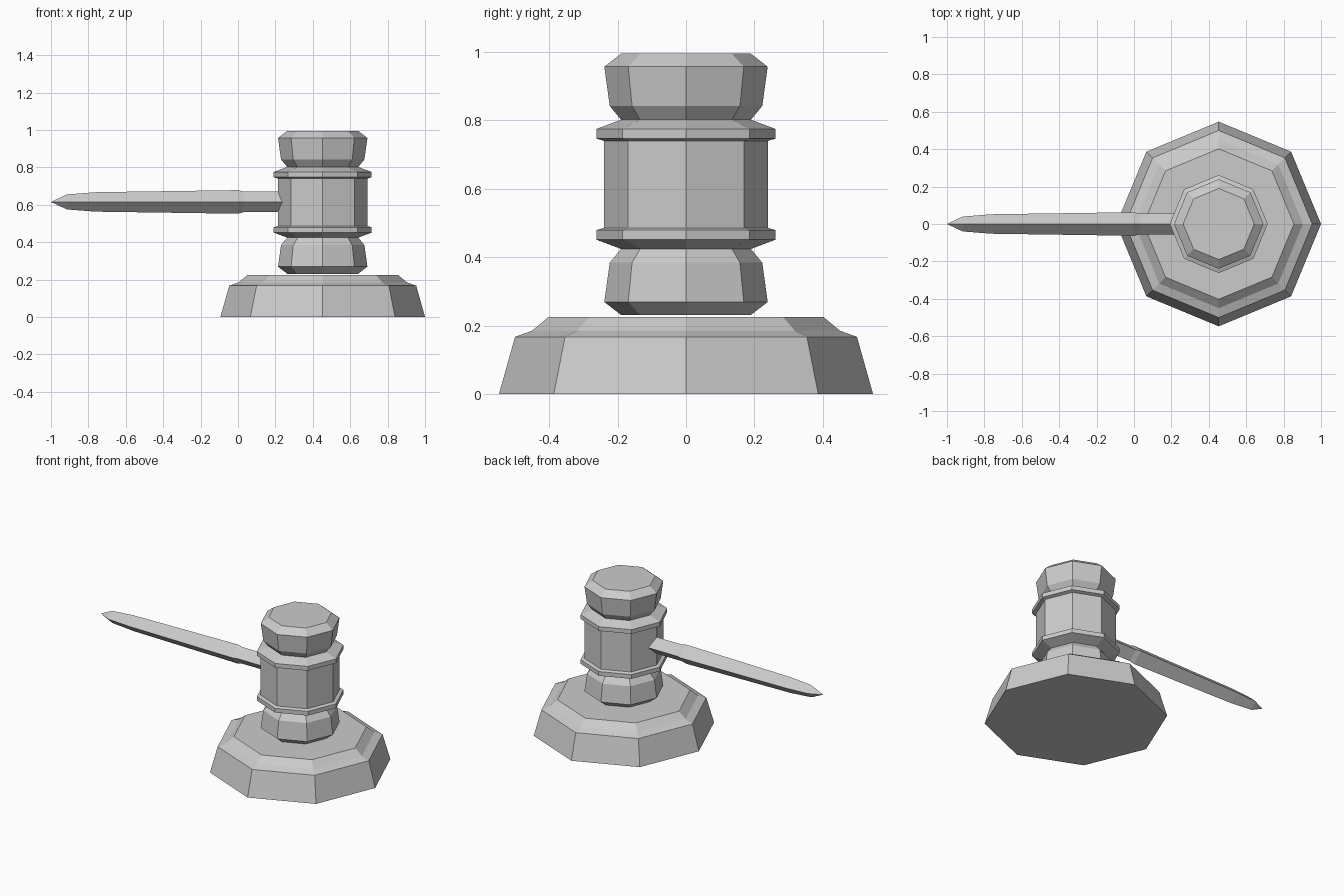
import bpy
import bmesh
from math import cos, sin, tau
from mathutils import Matrix, Vector

cube = bpy.data.objects.get("Cube")
if cube:
    bpy.data.objects.remove(cube, do_unlink=True)

grey = bpy.data.materials.new("plain grey")
grey.use_nodes = True
colour = (0.6, 0.6, 0.6, 1)
grey.diffuse_color = colour
grey.node_tree.nodes["Principled BSDF"].inputs["Base Color"].default_value = colour


def lathe(name, profile, sides, origin, matrix=Matrix()):
    """Turn (radius, height) points about z into a closed, flat-faced solid."""
    bm = bmesh.new()
    rings = []
    for radius, height in profile:
        if radius == 0:
            rings.append([bm.verts.new((0, 0, height))] * sides)
        else:
            rings.append([bm.verts.new((radius * cos(tau * i / sides),
                                        radius * sin(tau * i / sides), height))
                          for i in range(sides)])
    for low, high in zip(rings, rings[1:]):
        for i in range(sides):
            j = (i + 1) % sides
            corners = dict.fromkeys((low[i], low[j], high[j], high[i]))
            bm.faces.new(list(corners))
    for ring in (rings[0], rings[-1]):
        if ring[0] is not ring[1]:
            bm.faces.new(ring)
    bm.transform(Matrix.Translation(Vector(origin)) @ matrix)
    bmesh.ops.recalc_face_normals(bm, faces=bm.faces)
    mesh = bpy.data.meshes.new(name)
    bm.to_mesh(mesh)
    bm.free()
    mesh.materials.append(grey)
    obj = bpy.data.objects.new(name, mesh)
    bpy.context.collection.objects.link(obj)
    return obj


CENTRE_X = 0.453

# Stepped striking block
lathe("sound_block", [(0.547, 0), (0.5, 0.167), (0.45, 0.185), (0.402, 0.225)],
      8, (CENTRE_X, 0, 0))

# Mallet head: mirrored half profile, measured from its middle
half = [(0.24, 0.127), (0.262, 0.134), (0.262, 0.162), (0.19, 0.189),
        (0.223, 0.229), (0.239, 0.344), (0.19, 0.382)]
profile = [(r, -z) for r, z in reversed(half)] + half
lathe("mallet_head", profile, 8, (CENTRE_X, 0, 0.613))

# Four-sided tapering handle running to the right along x
handle = [(0, -1), (0.04, -0.915), (0.052, -0.76), (0.063, 0), (0.055, 0.03), (0.055, 0.3)]
lathe("handle", handle, 4, (0, 0, 0.615), Matrix.Rotation(tau / 4, 4, "Y"))
